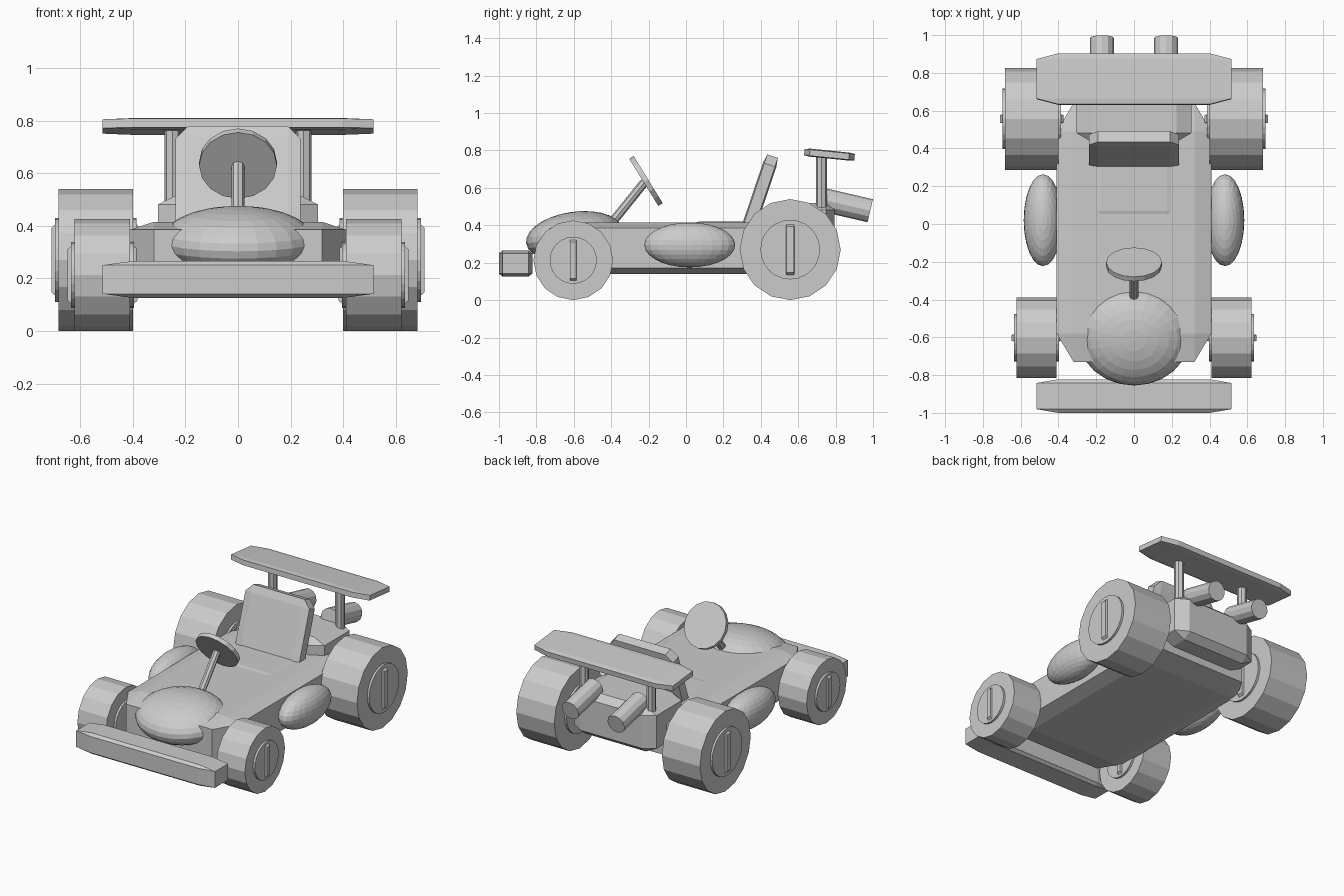
import bpy, bmesh, math
from mathutils import Vector, Matrix

if "Cube" in bpy.data.objects:
    bpy.data.objects.remove(bpy.data.objects["Cube"])


def finish(name, bm, mat):
    bm.transform(mat)
    bmesh.ops.recalc_face_normals(bm, faces=bm.faces)
    me = bpy.data.meshes.new(name)
    bm.to_mesh(me)
    bm.free()
    ob = bpy.data.objects.new(name, me)
    bpy.context.collection.objects.link(ob)
    return ob


def place(loc, size, tilt):
    return (Matrix.Translation(loc) @ Matrix.Rotation(tilt, 4, 'X')
            @ Matrix.Diagonal((*size, 1)))


def block(name, loc, size, bevel=0.1, tilt=0):
    """Unit cube chamfered first, then scaled, so chamfers follow the proportions."""
    bm = bmesh.new()
    bmesh.ops.create_cube(bm, size=1)
    if bevel:
        bmesh.ops.bevel(bm, geom=bm.edges[:], offset=bevel, segments=1,
                        affect='EDGES', profile=0.5)
    return finish(name, bm, place(loc, size, tilt))


def ellipsoid(name, loc, radii, tilt=0):
    bm = bmesh.new()
    bmesh.ops.create_uvsphere(bm, u_segments=24, v_segments=14, radius=1)
    return finish(name, bm, place(loc, radii, tilt))


def rod(name, a, b, radius, sides):
    """Cylinder running from point a to point b."""
    a, b = Vector(a), Vector(b)
    bm = bmesh.new()
    bmesh.ops.create_cone(bm, cap_ends=True, segments=sides, radius1=radius,
                          radius2=radius, depth=(b - a).length)
    turn = Vector((0, 0, 1)).rotation_difference(b - a).to_matrix().to_4x4()
    return finish(name, bm, Matrix.Translation((a + b) / 2) @ turn)


# Body
block("chassis", (0, -0.045, 0.278), (0.82, 1.37, 0.275), 0.11)
ellipsoid("nose", (0, -0.598, 0.342), (0.295, 0.26, 0.13), 0.15)
block("front_bumper", (0, -0.911, 0.196), (1.03, 0.178, 0.14), 0.11)
block("engine", (0, 0.615, 0.37), (0.61, 0.36, 0.30), 0.13)

# Seat
block("seat_cushion", (0, 0.23, 0.37), (0.44, 0.40, 0.10), 0.1)
block("seat_back", (0, 0.383, 0.533), (0.475, 0.075, 0.50), 0.1, -0.326)

# Steering
rod("steering_column", (0, -0.46, 0.335), (0, -0.222, 0.63), 0.024, 8)
hub = Vector((0, -0.214, 0.637))
axis = Vector((0, 0.85, 0.525)).normalized() * 0.014
rod("steering_wheel", hub - axis, hub + axis, 0.148, 16)

# Rear wing
block("rear_wing", (0, 0.767, 0.778), (1.03, 0.27, 0.043), 0.11, -0.1)

# Wheels: y, radius, inner x, outer x
WHEELS = {"front": (-0.603, 0.213, 0.41, 0.622),
          "rear": (0.557, 0.27, 0.40, 0.682)}

for side, s in (("right", 1), ("left", -1)):
    ellipsoid(f"side_pod_{side}", (s * 0.482, 0.02, 0.295), (0.102, 0.243, 0.12))
    rod(f"wing_post_{side}", (s * 0.25, 0.725, 0.42), (s * 0.25, 0.725, 0.775), 0.03, 8)
    rod(f"exhaust_{side}", (s * 0.17, 0.725, 0.538), (s * 0.17, 0.985, 0.478), 0.063, 12)
    for end, (y, r, x0, x1) in WHEELS.items():
        rod(f"{end}_tyre_{side}", (s * x0, y, r), (s * x1, y, r), r, 16)
        rod(f"{end}_hub_{side}", (s * (x0 - 0.014), y, r), (s * (x1 + 0.014), y, r),
            r * 0.59, 24)
        block(f"{end}_hub_bar_{side}", (s * (x0 + x1) / 2, y, r),
              (x1 - x0 + 0.054, r * 0.19, r * 1.14), 0.1)
